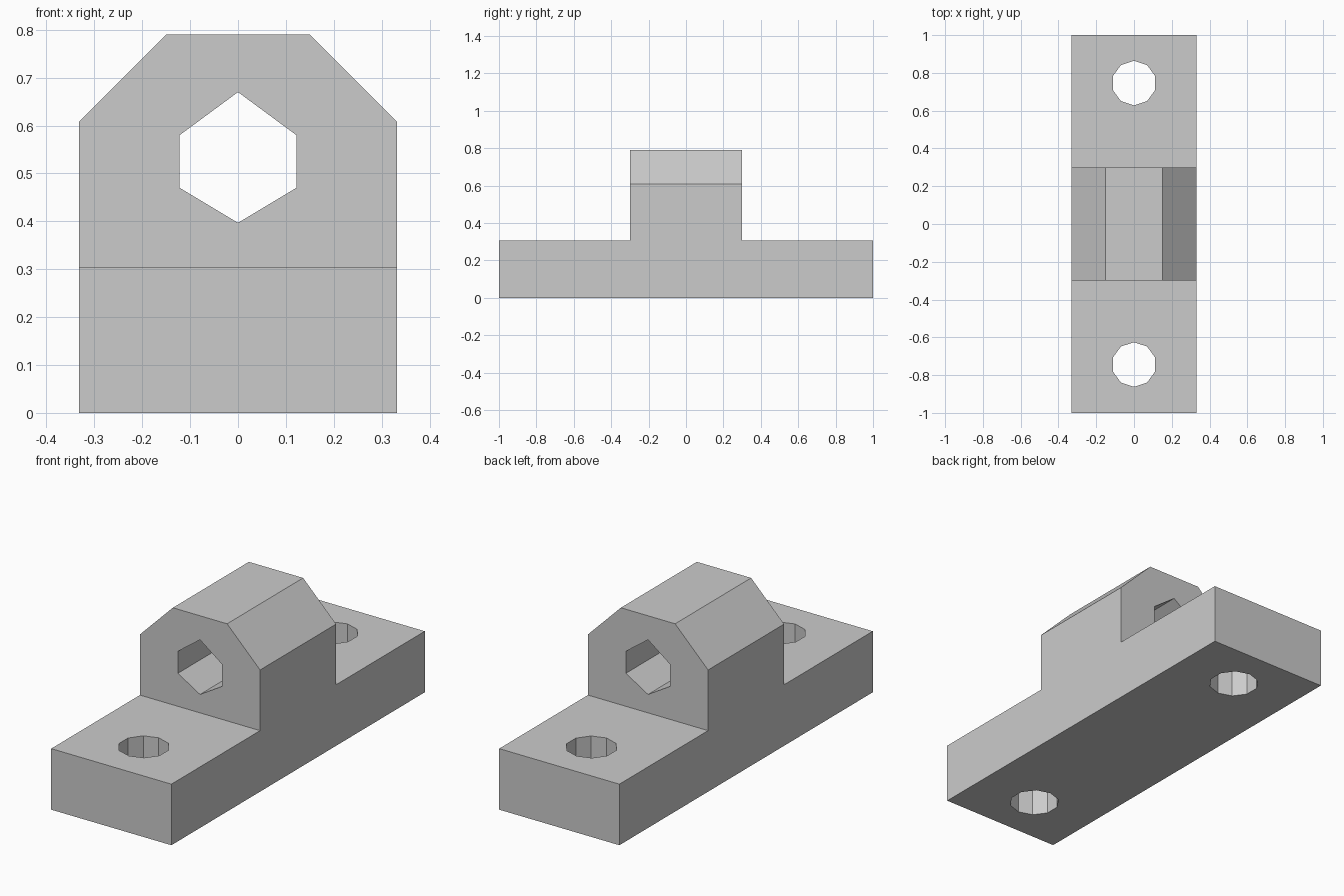
import bpy, bmesh
from math import sin, cos, pi
from mathutils import Vector

cube = bpy.data.objects.get("Cube")
if cube:
    bpy.data.objects.remove(cube, do_unlink=True)

grey = bpy.data.materials.new("light grey")
grey.use_nodes = True
colour = (0.6, 0.6, 0.6, 1)
grey.diffuse_color = colour
grey.node_tree.nodes["Principled BSDF"].inputs["Base Color"].default_value = colour


def prism(name, outline, sweep):
    """Closed solid swept from a flat outline."""
    bm = bmesh.new()
    face = bm.faces.new([bm.verts.new(p) for p in outline])
    swept = bmesh.ops.extrude_face_region(bm, geom=[face])
    moved = [v for v in swept["geom"] if isinstance(v, bmesh.types.BMVert)]
    bmesh.ops.translate(bm, verts=moved, vec=Vector(sweep))
    bmesh.ops.recalc_face_normals(bm, faces=bm.faces)
    mesh = bpy.data.meshes.new(name)
    bm.to_mesh(mesh)
    bm.free()
    mesh.materials.append(grey)
    obj = bpy.data.objects.new(name, mesh)
    bpy.context.collection.objects.link(obj)
    return obj


def combine(obj, tool, operation):
    """Apply an exact boolean and discard the tool."""
    tool.hide_render = True
    mod = obj.modifiers.new(operation.lower(), "BOOLEAN")
    mod.operation, mod.object, mod.solver = operation, tool, "EXACT"
    bpy.context.view_layer.objects.active = obj
    bpy.ops.object.modifier_apply(modifier=mod.name)
    bpy.data.objects.remove(tool, do_unlink=True)


def mirrored(half):
    return half + [(-a, b) for a, b in reversed(half)]


# Stepped side profile: long foot with a raised centre block
side = mirrored([(1, 0), (1, 0.305), (0.3, 0.305), (0.3, 0.79)])
block = prism("mounting_block", [(-0.5, y, z) for y, z in side], (1, 0, 0))

# Trim to width and chamfer the upper corners
front = mirrored([(0.332, -0.2), (0.332, 0.608), (0.15, 0.79)])
trim = prism("trim", [(x, -1.2, z) for x, z in front], (0, 2.4, 0))
combine(block, trim, "INTERSECT")

# Six-sided bore through the raised block
bore = [(0, 0.397), (0.122, 0.47), (0.122, 0.58),
        (0, 0.67), (-0.122, 0.58), (-0.122, 0.47)]
cutter = prism("bore_cutter", [(x, -0.5, z) for x, z in bore], (0, 1, 0))
combine(block, cutter, "DIFFERENCE")

# Ten-sided bolt holes through each end of the foot
for y in (-0.744, 0.746):
    ring = [(0.118 * sin(i * pi / 5), y + 0.118 * cos(i * pi / 5), -0.2)
            for i in range(10)]
    combine(block, prism("bolt_cutter", ring, (0, 0, 0.8)), "DIFFERENCE")
